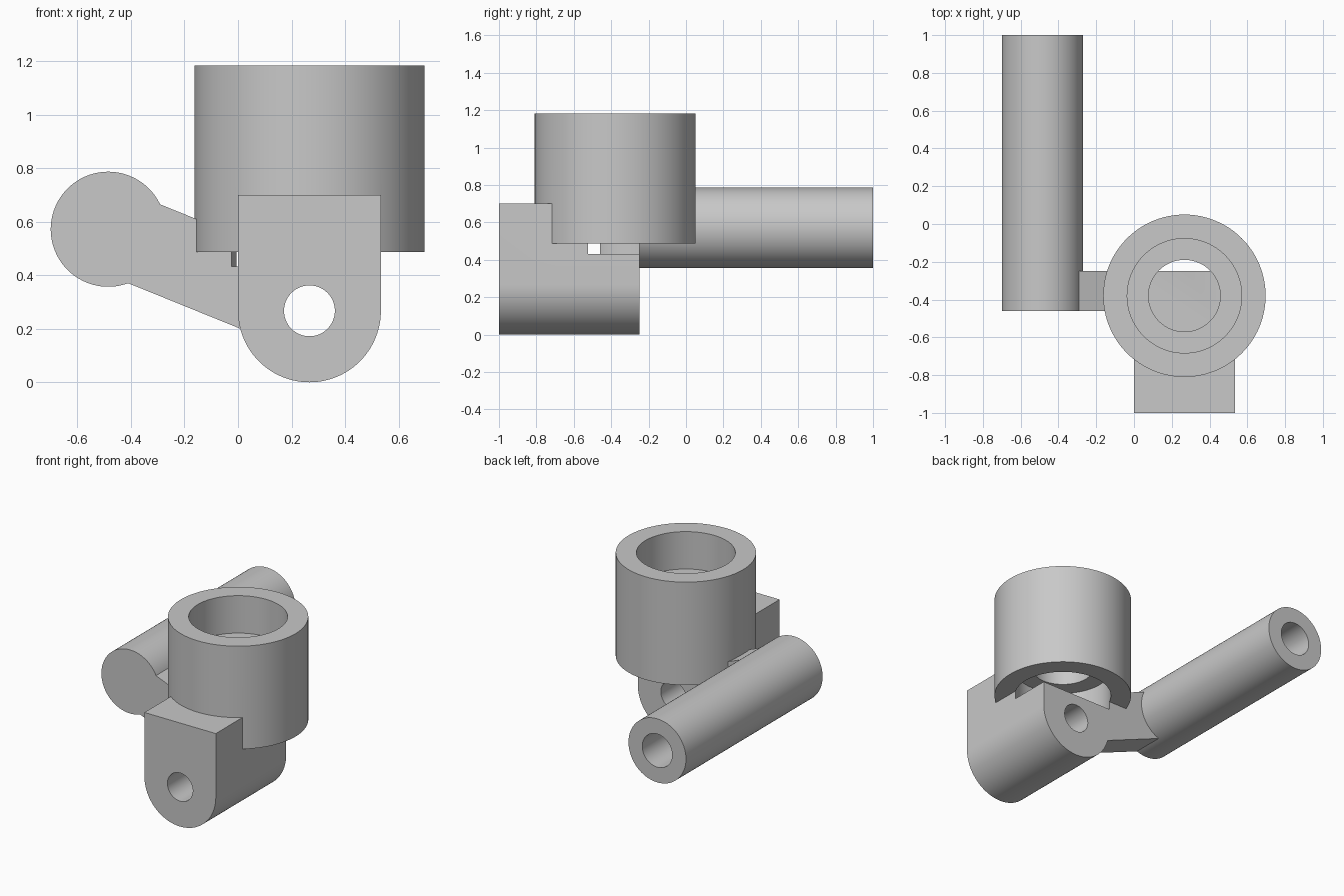
import bpy, bmesh, math
from mathutils import Vector, Matrix

if "Cube" in bpy.data.objects:
    bpy.data.objects.remove(bpy.data.objects["Cube"], do_unlink=True)

SEG = 96
PIN = Vector((0.267, 0, 0.267))      # hinge pin axis
ROD = Vector((-0.485, 0, 0.572))     # side tube axis
CUP = Vector((0.267, -0.38, 0))      # cup axis
BACK, ARM_FRONT = -0.248, -0.46

grey = bpy.data.materials.new("matte grey")
grey.use_nodes = True
colour = (0.58, 0.58, 0.58, 1)
grey.diffuse_color = colour
grey.node_tree.nodes["Principled BSDF"].inputs["Base Color"].default_value = colour


def finish(name, bm):
    bmesh.ops.recalc_face_normals(bm, faces=bm.faces)
    mesh = bpy.data.meshes.new(name)
    bm.to_mesh(mesh)
    bm.free()
    mesh.materials.append(grey)
    obj = bpy.data.objects.new(name, mesh)
    bpy.context.collection.objects.link(obj)
    return obj


def cylinder(name, start, end, radius):
    start, end = Vector(start), Vector(end)
    axis = end - start
    turn = axis.to_track_quat('Z', 'Y').to_matrix().to_4x4()
    bm = bmesh.new()
    bmesh.ops.create_cone(bm, cap_ends=True, segments=SEG, radius1=radius, radius2=radius,
                          depth=axis.length,
                          matrix=Matrix.Translation((start + end) / 2) @ turn)
    return finish(name, bm)


def along_y(name, centre, y0, y1, radius):
    return cylinder(name, (centre.x, y0, centre.z), (centre.x, y1, centre.z), radius)


def upright(name, z0, z1, radius):
    return cylinder(name, (CUP.x, CUP.y, z0), (CUP.x, CUP.y, z1), radius)


def extrude_y(name, outline, y0, y1):
    bm = bmesh.new()
    face = bm.faces.new([bm.verts.new((x, y0, z)) for x, z in outline])
    grown = bmesh.ops.extrude_face_region(bm, geom=[face])["geom"]
    bmesh.ops.translate(bm, vec=(0, y1 - y0, 0),
                        verts=[v for v in grown if isinstance(v, bmesh.types.BMVert)])
    return finish(name, bm)


def combine(target, tool, operation):
    mod = target.modifiers.new(operation.lower(), 'BOOLEAN')
    mod.operation, mod.solver, mod.object = operation, 'EXACT', tool
    bpy.context.view_layer.update()
    result = bpy.data.meshes.new_from_object(
        target.evaluated_get(bpy.context.evaluated_depsgraph_get()))
    target.modifiers.clear()
    target.data = result
    bpy.data.objects.remove(tool, do_unlink=True)


# Hinge block: square top, round bottom
r = PIN.x
arc = [(PIN.x + r * math.cos(a), PIN.z + r * math.sin(a))
       for a in (-math.pi * i / 48 for i in range(49))]
bracket = extrude_y("hinge_bracket", [(0, 0.7), (2 * r, 0.7)] + arc, -1, BACK)

# Sloping arm from the tube to the pin
normal = (PIN - ROD).cross(Vector((0, 1, 0))).normalized() * 0.159
corners = [ROD + normal, PIN + normal, PIN - normal, ROD - normal]
arm = extrude_y("arm", [(p.x, p.z) for p in corners], ARM_FRONT, BACK)

# Solid parts joined together
combine(bracket, arm, 'UNION')
combine(bracket, along_y("side_tube", ROD, ARM_FRONT, 1, 0.215), 'UNION')
combine(bracket, upright("cup", 0.487, 1.183, 0.43), 'UNION')

# Bores: upper and lower cup pockets, cup hole, pin hole, blind tube hole
combine(bracket, upright("upper_pocket", 0.93, 1.3, 0.303), 'DIFFERENCE')
combine(bracket, upright("lower_pocket", 0.432, 0.68, 0.303), 'DIFFERENCE')
combine(bracket, upright("cup_hole", 0.6, 1.0, 0.19), 'DIFFERENCE')
combine(bracket, along_y("pin_hole", PIN, -1.1, 0, 0.095), 'DIFFERENCE')
combine(bracket, along_y("tube_hole", ROD, BACK, 1.1, 0.112), 'DIFFERENCE')

# One colour, smooth curves with sharp edges
bracket.data.materials.clear()
bracket.data.materials.append(grey)
for poly in bracket.data.polygons:
    poly.material_index = 0
bpy.ops.object.select_all(action='DESELECT')
bracket.select_set(True)
bpy.context.view_layer.objects.active = bracket
bpy.ops.object.shade_smooth_by_angle(angle=math.radians(30))
